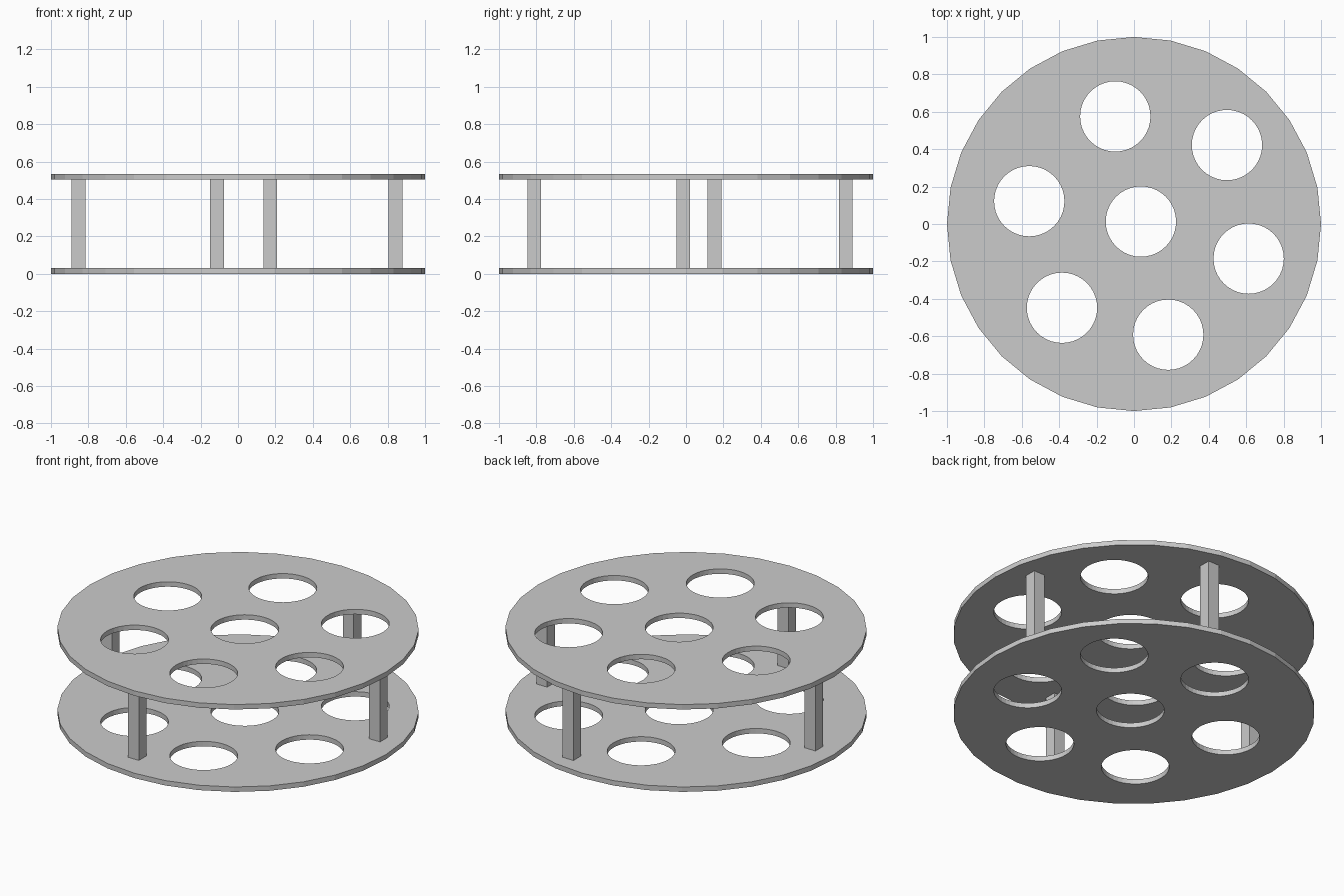
import bpy
import bmesh
from math import cos, sin, tau

cube = bpy.data.objects.get("Cube")
if cube:
    bpy.data.objects.remove(cube, do_unlink=True)

PLATE = 0.03
HEIGHT = 0.533
POST = 0.073
HOLE_RADIUS = 0.188
HOLES = [(0.037, 0.013), (-0.10, 0.575), (0.497, 0.422), (0.613, -0.185),
         (0.183, -0.592), (-0.385, -0.448), (-0.56, 0.122)]
POSTS = {"front_post": (-0.112, -0.812), "right_post": (-0.853, -0.015),
         "left_post": (0.842, 0.152), "back_post": (0.172, 0.855)}

grey = bpy.data.materials.new("plain_grey")
grey.use_nodes = True
colour = (0.6, 0.6, 0.6, 1)
grey.diffuse_color = colour
grey.node_tree.nodes["Principled BSDF"].inputs["Base Color"].default_value = colour


def add_object(name, mesh):
    mesh.materials.clear()
    mesh.materials.append(grey)
    obj = bpy.data.objects.new(name, mesh)
    bpy.context.collection.objects.link(obj)
    return obj


def add_ring(curve, centre, radius, sides):
    spline = curve.splines.new("POLY")
    spline.points.add(sides - 1)
    spline.use_cyclic_u = True
    for i, point in enumerate(spline.points):
        a = tau * i / sides
        point.co = (centre[0] + radius * cos(a), centre[1] + radius * sin(a), 0, 1)


def perforated_disc():
    # A filled flat outline with round holes, extruded to the plate thickness
    curve = bpy.data.curves.new("disc_outline", "CURVE")
    curve.dimensions = "2D"
    curve.fill_mode = "BOTH"
    curve.extrude = PLATE / 2
    add_ring(curve, (0, 0), 1, 32)
    for centre in HOLES:
        add_ring(curve, centre, HOLE_RADIUS, 40)
    helper = bpy.data.objects.new("disc_helper", curve)
    bpy.context.collection.objects.link(helper)
    bpy.context.view_layer.update()
    graph = bpy.context.evaluated_depsgraph_get()
    mesh = bpy.data.meshes.new_from_object(helper.evaluated_get(graph))
    bpy.data.objects.remove(helper, do_unlink=True)
    bm = bmesh.new()
    bm.from_mesh(mesh)
    bmesh.ops.remove_doubles(bm, verts=bm.verts, dist=0.0001)
    bmesh.ops.recalc_face_normals(bm, faces=bm.faces)
    for face in bm.faces:
        face.smooth = False
        face.material_index = 0
    bm.to_mesh(mesh)
    bm.free()
    return mesh


# Two matching plates
disc = perforated_disc()
for name, z in (("bottom_plate", PLATE / 2), ("top_plate", HEIGHT - PLATE / 2)):
    add_object(name, disc.copy()).location.z = z
bpy.data.meshes.remove(disc)

# Square posts between the plates
for name, (x, y) in POSTS.items():
    mesh = bpy.data.meshes.new(name)
    bm = bmesh.new()
    bmesh.ops.create_cube(bm, size=1)
    bmesh.ops.scale(bm, verts=bm.verts, vec=(POST, POST, HEIGHT - 2 * PLATE))
    bm.to_mesh(mesh)
    bm.free()
    add_object(name, mesh).location = (x, y, HEIGHT / 2)
